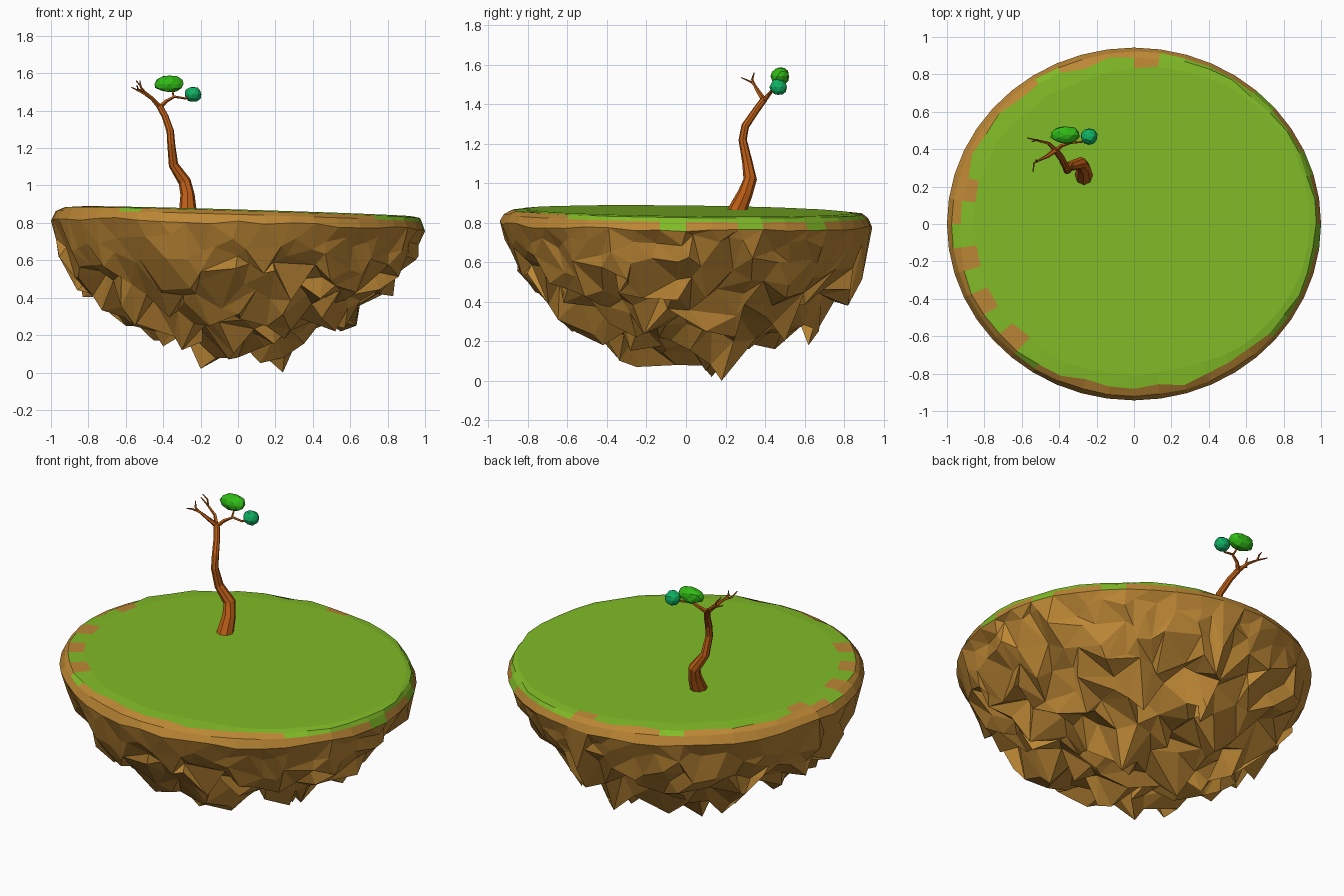
import bpy, bmesh, math, random
from mathutils import Vector, Matrix
from mathutils.geometry import delaunay_2d_cdt

if "Cube" in bpy.data.objects:
    bpy.data.objects.remove(bpy.data.objects["Cube"])

random.seed(11)
rnd = random.uniform


def material(name, rgb):
    m = bpy.data.materials.new(name)
    m.diffuse_color = (*rgb, 1)
    m.use_nodes = True
    m.node_tree.nodes["Principled BSDF"].inputs["Base Color"].default_value = m.diffuse_color
    return m


ROCK = material("earth", (0.50, 0.24, 0.035))
GRASS = material("grass", (0.22, 0.50, 0.02))
BARK = material("bark", (0.50, 0.11, 0.008))
LEAF_A = material("leaf_green", (0.03, 0.50, 0.008))
LEAF_B = material("leaf_teal", (0.005, 0.42, 0.12))


def finish(bm, name, *mats):
    bmesh.ops.recalc_face_normals(bm, faces=bm.faces[:])
    me = bpy.data.meshes.new(name)
    bm.to_mesh(me)
    bm.free()
    for m in mats:
        me.materials.append(m)
    ob = bpy.data.objects.new(name, me)
    bpy.context.collection.objects.link(ob)
    return ob


# Island -------------------------------------------------------------
SEG = 44
PROFILE = [(0, 0, .15), (.3, .36, .20), (.5, .60, .30), (.65, .77, .40),
           (.8, .91, .56), (.9, .965, .68), (1, 1, .79)]
TIPS = [(-.20, .13, .02), (.24, .18, 0), (.12, .10, .05), (-.30, -.35, .12),
        (-.05, -.25, .07), (.52, -.25, .22), (-.60, .02, .25), (.05, .62, .18),
        (-.2, .45, .16), (.55, .25, .22), (-.15, -.58, .25), (.25, -.42, .18),
        (-.45, .30, .17), (.1, .82, .38), (-.86, -.15, .44), (.35, .5, .2),
        (.78, .1, .42), (-.55, -.4, .25), (-.4, .1, .14), (0, -.05, .08)]


def top_z(x, y):
    return .862 - .03 * x - .012 * y


def profile(s):
    for (a, r0, z0), (b, r1, z1) in zip(PROFILE, PROFILE[1:]):
        if s <= b:
            t = (s - a) / (b - a)
            return r0 + t * (r1 - r0), z0 + t * (z1 - z0)
    return PROFILE[-1][1:]


# scattered points on a disc give irregular rock facets
angles = [2 * math.pi * i / SEG for i in range(SEG)]
pts = [Vector((math.cos(a), math.sin(a))) for a in angles]
tries = 0
while len(pts) < SEG + 330 and tries < 20000:
    tries += 1
    p = Vector((rnd(-1, 1), rnd(-1, 1)))
    if p.length < .95 and all((p - q).length > .062 for q in pts):
        pts.append(p)
loop = [(i, (i + 1) % SEG) for i in range(SEG)]
flat, _, tris, *_ = delaunay_2d_cdt(pts, loop, [], 1, 1e-5)

bm = bmesh.new()
under = []
for p in flat:
    s = min(p.length, 1)
    r, z = profile(s)
    d = p.normalized() if s > 1e-6 else p
    x, y = d.x * r, d.y * r * .943
    if s > .99:
        z = top_z(x, y) - .07 + rnd(-.012, .012)
    else:
        k = min(1, (1 - s) * 4)
        x += rnd(-.055, .055) * k - d.x * rnd(0, .02)
        y += rnd(-.055, .055) * k - d.y * rnd(0, .02)
        z += (rnd(-.05, .09) if s < .8 else rnd(-.05, .05)) * max(k, .4)
    under.append(bm.verts.new((x, y, max(z, .04))))
# hanging rock tips
inner = [v for v, p in zip(under, flat) if p.length < .93]
used = set()
for t in TIPS:
    t = Vector(t)
    near = sorted((v for v in inner if v not in used),
                  key=lambda v: (v.co.xy - t.xy).length)
    near[0].co = t
    near[1].co.z = max(near[1].co.z * .4 + t.z * .6, t.z + .01)
    used.update(near[:2])
for f in tris:
    bm.faces.new([under[i] for i in f])

# rounded rim and grass top
rim = under[:SEG]


def ring(scale, drop, wobble):
    out = []
    for a in angles:
        right = max(0, math.cos(a - .3))
        k = scale + (.985 - scale) * right * .7 + rnd(-wobble, wobble) * (1 - right * .6)
        x, y = k * math.cos(a), k * .943 * math.sin(a)
        out.append(bm.verts.new((x, y, top_z(x, y) - drop)))
    return out


edge = ring(.975, .028, .003)
lip = ring(.935, .007, .022)
lawn = ring(.86, 0, .012)
for i in range(SEG):
    j = (i + 1) % SEG
    right = math.cos(angles[i] - .3)
    for a, b, chance in ((rim, edge, .0 if right < .85 else .35),
                         (edge, lip, .12 if right < .45 else 1),
                         (lip, lawn, .9 if right < .45 else 1)):
        f = bm.faces.new((a[i], a[j], b[j], b[i]))
        f.material_index = int(random.random() < chance)
bm.faces.new(lawn).material_index = 1
finish(bm, "island", ROCK, GRASS)


# Tree ---------------------------------------------------------------
def tube(bm, path, sides):
    """Sweep a polygon along (x, y, z, radius) points."""
    P = [Vector(p[:3]) for p in path]
    rings = []
    for i, c in enumerate(P):
        t = P[min(i + 1, len(P) - 1)] - P[max(i - 1, 0)]
        rot = Vector((0, 0, 1)).rotation_difference(t)
        rings.append([bm.verts.new(c + rot @ Vector((
            path[i][3] * math.cos(2 * math.pi * k / sides),
            path[i][3] * math.sin(2 * math.pi * k / sides), 0)))
            for k in range(sides)])
    for a, b in zip(rings, rings[1:]):
        for k in range(sides):
            n = (k + 1) % sides
            bm.faces.new((a[k], a[n], b[n], b[k]))
    bm.faces.new(rings[0][::-1])
    bm.faces.new(rings[-1])


bm = bmesh.new()
tube(bm, [(-.268, .25, .84, .050), (-.27, .30, .95, .038), (-.285, .325, 1.02, .034),
          (-.345, .31, 1.11, .026), (-.357, .287, 1.22, .021), (-.362, .30, 1.29, .020),
          (-.39, .355, 1.37, .018), (-.42, .395, 1.425, .017)], 8)
finish(bm, "trunk", BARK)

bm = bmesh.new()
for path in (
        [(-.42, .395, 1.42, .015), (-.46, .365, 1.465, .011), (-.50, .345, 1.50, .007)],
        [(-.50, .345, 1.50, .007), (-.52, .335, 1.525, .006), (-.525, .345, 1.56, .003)],
        [(-.50, .345, 1.50, .007), (-.535, .325, 1.515, .005), (-.54, .28, 1.535, .003)],
        [(-.42, .395, 1.42, .013), (-.455, .43, 1.46, .009), (-.51, .445, 1.495, .006),
         (-.57, .46, 1.525, .003)],
        [(-.51, .445, 1.495, .006), (-.52, .45, 1.53, .005), (-.545, .44, 1.56, .003)],
        [(-.415, .395, 1.42, .013), (-.385, .42, 1.45, .010), (-.34, .435, 1.475, .007),
         (-.28, .44, 1.465, .006), (-.24, .46, 1.485, .004)],
        [(-.345, .435, 1.473, .006), (-.35, .46, 1.50, .005), (-.36, .475, 1.53, .004)]):
    tube(bm, path, 5)
finish(bm, "branches", BARK)


def leaf_clump(name, centre, size, mat):
    bm = bmesh.new()
    bmesh.ops.create_icosphere(bm, subdivisions=2, radius=1)
    for v in bm.verts:
        v.co *= rnd(.92, 1.05)
    bmesh.ops.transform(bm, verts=bm.verts[:],
                        matrix=Matrix.Translation(centre) @ Matrix.Diagonal((*size, 1)))
    finish(bm, name, mat)


leaf_clump("large_leaf_clump", (-.367, .477, 1.543), (.082, .048, .047), LEAF_A)
leaf_clump("small_leaf_clump", (-.24, .468, 1.487), (.046, .045, .042), LEAF_B)
